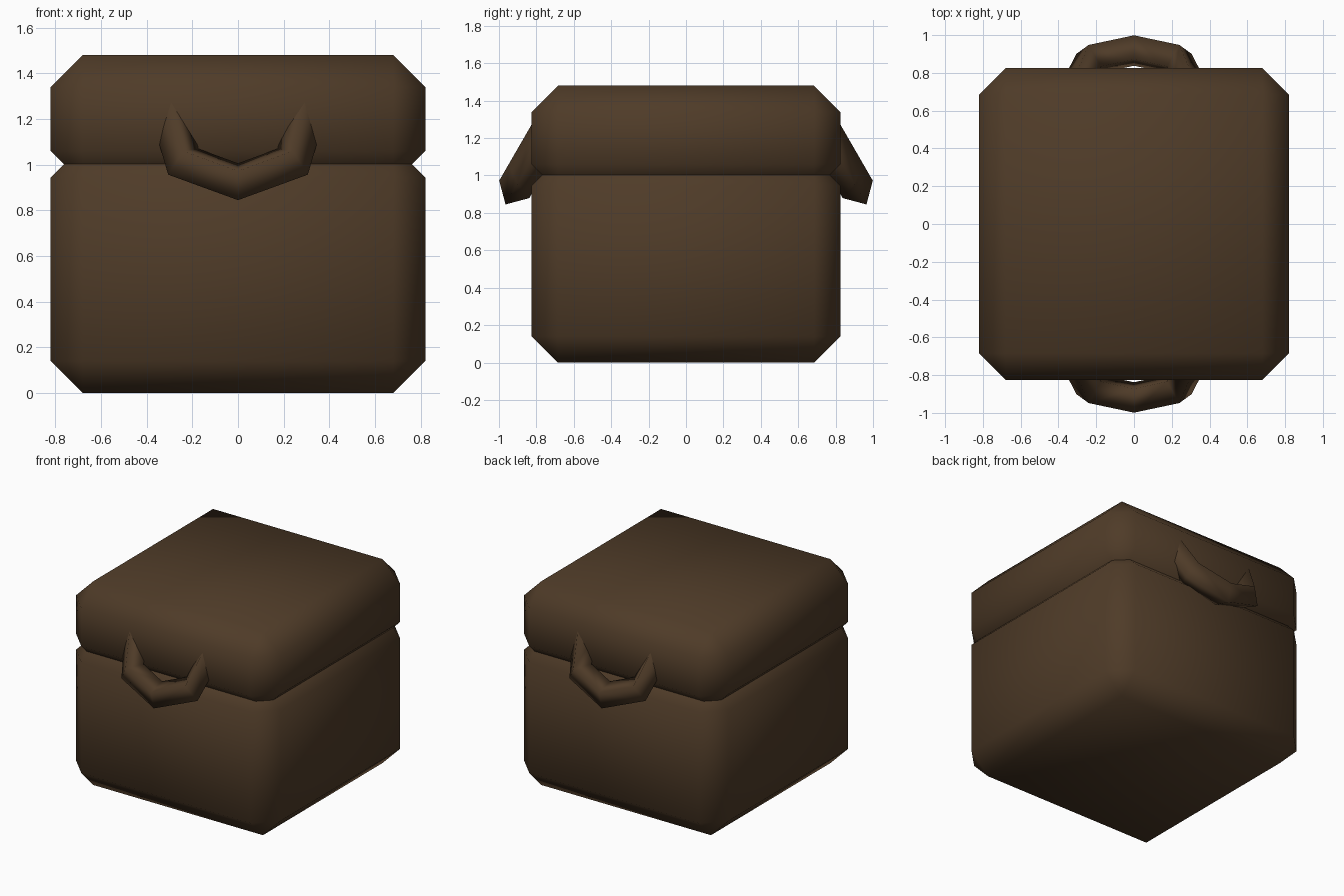
import bpy, bmesh, math

if "Cube" in bpy.data.objects:
    bpy.data.objects.remove(bpy.data.objects["Cube"])

brown = bpy.data.materials.new("dark brown")
brown.diffuse_color = (0.078, 0.044, 0.021, 1)
brown.use_nodes = True
brown.node_tree.nodes["Principled BSDF"].inputs["Base Color"].default_value = brown.diffuse_color


def finish(name, bm):
    bmesh.ops.recalc_face_normals(bm, faces=bm.faces)
    me = bpy.data.meshes.new(name)
    bm.to_mesh(me)
    bm.free()
    me.materials.append(brown)
    me.shade_smooth()
    ob = bpy.data.objects.new(name, me)
    bpy.context.collection.objects.link(ob)
    return ob


# Chamfered block; the body and the lid overlap to form the seam groove
def block(name, z0, z1, hx=0.82, hy=0.825, cut=0.14):
    bm = bmesh.new()
    bmesh.ops.create_cube(bm, size=1)
    for v in bm.verts:
        v.co = (v.co.x * 2 * hx, v.co.y * 2 * hy, z0 if v.co.z < 0 else z1)
    bmesh.ops.bevel(bm, geom=bm.edges[:], offset=cut, offset_type='OFFSET',
                    segments=1, affect='EDGES')
    return finish(name, bm)


block("body", 0.0, 1.085)
block("lid", 0.92, 1.48)


# Drooping handle: diamond tube on a half ring tilted 30 degrees outward
def handle(name, side):
    tilt = math.radians(30)
    s, c = math.sin(tilt), math.cos(tilt)
    half = [(0.24, -0.444, 45), (0.297, -0.71, 90), (0.25, -0.80, 125)]
    path = ([(-x, u, -a) for x, u, a in reversed(half)]
            + [(0, -0.3425, 0)] + half)
    r, depth = 0.093, 1.258
    bm = bmesh.new()
    rings = []
    for x, u, a in path:
        a = math.radians(a)
        ring = []
        for k in range(4):
            out = r * math.cos(k * math.pi / 2)
            n = depth + r * math.sin(k * math.pi / 2)
            px, pu = x + out * math.sin(a), u + out * math.cos(a)
            ring.append(bm.verts.new((px, side * (c * n + s * pu), s * n - c * pu)))
        rings.append(ring)
    for p, q in zip(rings, rings[1:]):
        for k in range(4):
            j = (k + 1) % 4
            bm.faces.new((p[k], p[j], q[j], q[k]))
    bm.faces.new(rings[0])
    bm.faces.new(rings[-1])
    return finish(name, bm)


handle("front_handle", -1)
handle("back_handle", 1)
